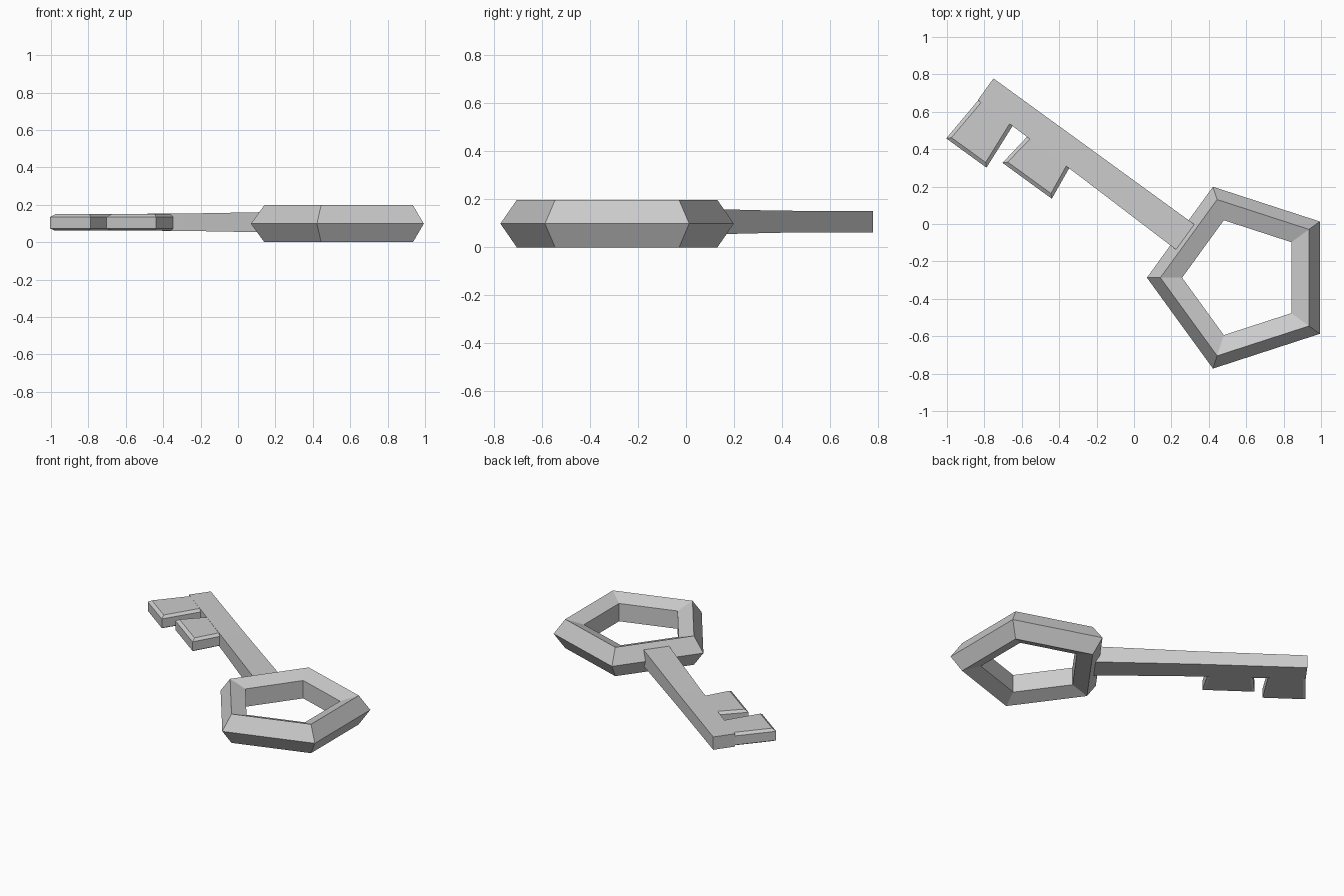
import bpy, bmesh, math
from mathutils import Matrix, Vector

cube = bpy.data.objects.get("Cube")
if cube:
    bpy.data.objects.remove(cube, do_unlink=True)

# Single grey metal
metal = bpy.data.materials.new("grey_metal")
metal.use_nodes = True
grey = (0.6, 0.6, 0.6, 1)
metal.diffuse_color = grey
metal.node_tree.nodes["Principled BSDF"].inputs["Base Color"].default_value = grey

# Shaft frame: u runs from the bow to the tip, v runs across towards the teeth
ORIGIN = Vector((0.32, 0, 0))
ANGLE = math.radians(144)
U = Vector((math.cos(ANGLE), math.sin(ANGLE), 0))
V = Vector((-U.y, U.x, 0))
UP = Vector((0, 0, 1))


def loft(name, rings):
    """Bridge stacked loops of (u, v, z) points and cap both ends."""
    bm = bmesh.new()
    loops = [[bm.verts.new(ORIGIN + U * u + V * v + UP * z) for u, v, z in ring]
             for ring in rings]
    for a, b in zip(loops, loops[1:]):
        for i in range(len(a)):
            j = (i + 1) % len(a)
            bm.faces.new((a[i], a[j], b[j], b[i]))
    bm.faces.new(loops[0])
    bm.faces.new(loops[-1])
    bmesh.ops.recalc_face_normals(bm, faces=bm.faces)
    mesh = bpy.data.meshes.new(name)
    bm.to_mesh(mesh)
    bm.free()
    mesh.materials.append(metal)
    obj = bpy.data.objects.new(name, mesh)
    bpy.context.collection.objects.link(obj)
    return obj


# Five-sided bow with a five-sided section
bpy.ops.mesh.primitive_torus_add(
    major_segments=5, minor_segments=5, major_radius=0.407, minor_radius=0.104,
    location=(0.58, -0.287, 0.099), rotation=(0, 0, math.pi))
bow = bpy.context.object
bow.name = "bow"
bow.data.materials.clear()
bow.data.materials.append(metal)
for face in bow.data.polygons:
    face.use_smooth = False


# Tapered shaft, buried in the bow at one end
def section(u, width, half):
    mid = 0.107
    return [(u, 0, mid - half), (u, width, mid - half),
            (u, width, mid + half), (u, 0, mid + half)]


loft("shaft", [section(-0.04, 0.168, 0.056), section(0.65, 0.152, 0.046),
               section(1.324, 0.143, 0.044)])


# Flared teeth with chamfered rims
def tooth(name, root, end, depth):
    inner = 0.12

    def loop(inset, z):
        return [(root[0] + inset, inner, z), (root[1] - inset, inner, z),
                (end[1] - inset, depth - inset, z), (end[0] + inset, depth - inset, z)]

    loft(name, [loop(0.015, 0.064), loop(0, 0.073), loop(0, 0.135), loop(0.02, 0.1505)])


tooth("tip_tooth", (1.094, 1.32), (1.074, 1.34), 0.408)
tooth("inner_tooth", (0.718, 0.992), (0.694, 1.02), 0.337)
